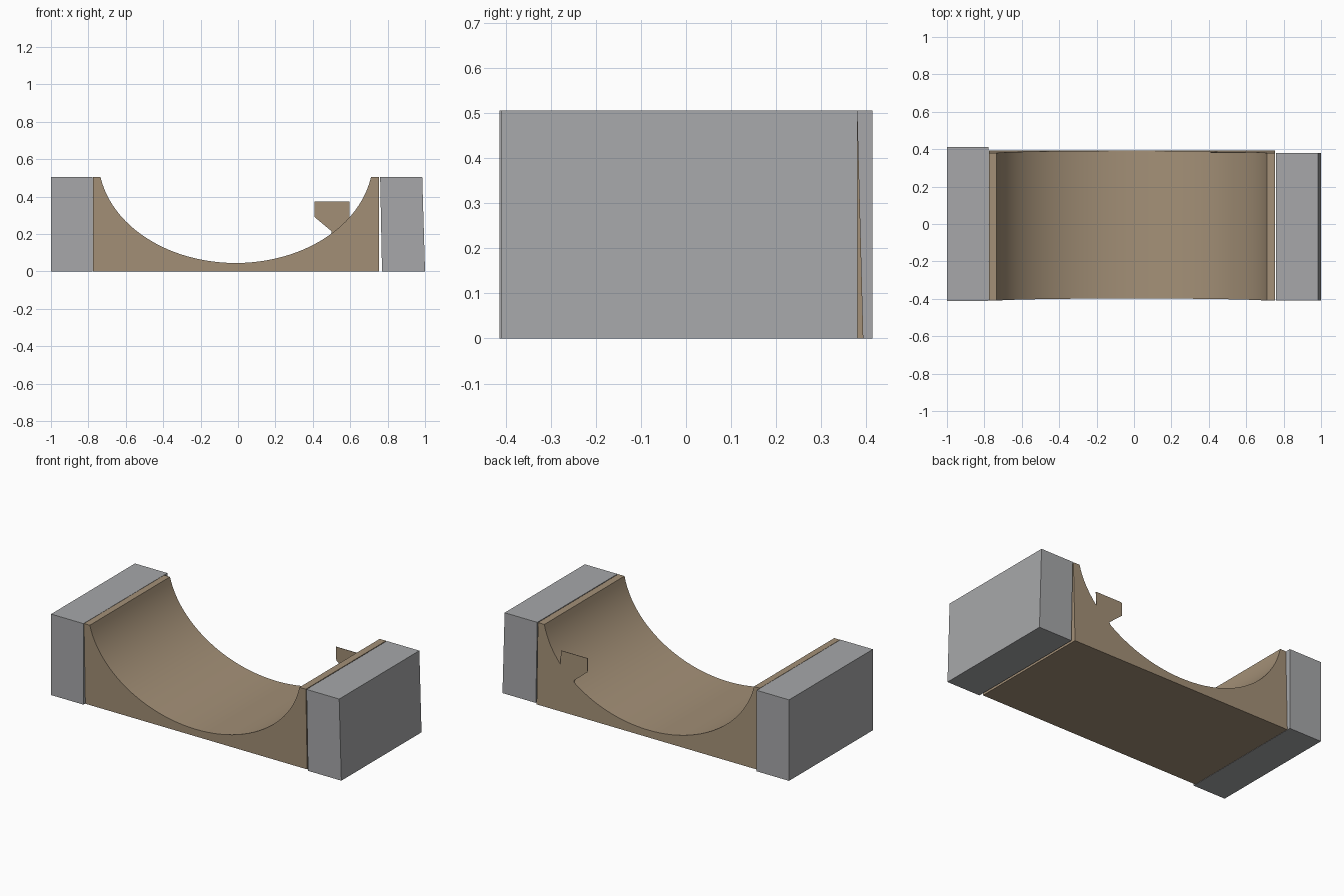
import bpy
import math

if "Cube" in bpy.data.objects:
    bpy.data.objects.remove(bpy.data.objects["Cube"], do_unlink=True)


def material(name, color):
    mat = bpy.data.materials.new(name)
    mat.use_nodes = True
    mat.diffuse_color = color
    mat.node_tree.nodes["Principled BSDF"].inputs["Base Color"].default_value = color
    return mat


grey = material("stone grey", (0.385, 0.39, 0.40, 1))
tan = material("tan brown", (0.37, 0.28, 0.185, 1))
HEIGHT = 0.505


def extrude_profile(name, profile, front, back, mat, lean=0.0):
    """Extrude an x-z outline along y; lean moves the top towards the front."""
    n = len(profile)
    verts = [(x, y - lean * z / HEIGHT, z) for y in (front, back) for x, z in profile]
    faces = [tuple(range(n)), tuple(reversed(range(n, 2 * n)))]
    faces += [(i, i + n, (i + 1) % n + n, (i + 1) % n) for i in range(n)]
    mesh = bpy.data.meshes.new(name)
    mesh.from_pydata(verts, [], faces)
    mesh.materials.append(mat)
    obj = bpy.data.objects.new(name, mesh)
    bpy.context.collection.objects.link(obj)
    return obj


# End blocks
extrude_profile("right_block", [(-1, 0), (-0.777, 0), (-0.777, HEIGHT), (-1, HEIGHT)],
                -0.413, 0.413, grey)
extrude_profile("left_block", [(0.77, 0), (1, 0), (0.985, HEIGHT), (0.76, HEIGHT)],
                -0.41, 0.38, grey)

# Cradle with an elliptical hollow
centre_x, centre_z, radius_x, radius_z = -0.012, 0.6, 0.734, 0.555
start = math.asin((centre_z - HEIGHT) / radius_z)
steps = 48
arc = []
for i in range(steps + 1):
    a = start + (math.pi - 2 * start) * i / steps
    arc.append((centre_x + radius_x * math.cos(a), centre_z - radius_z * math.sin(a)))
outline = [(-0.775, 0), (0.755, 0), (0.755, HEIGHT)] + arc + [(-0.775, HEIGHT)]
cradle = extrude_profile("cradle", outline, -0.397, 0.393, tan, lean=0.013)
bpy.ops.object.select_all(action="DESELECT")
cradle.select_set(True)
bpy.context.view_layer.objects.active = cradle
bpy.ops.object.shade_smooth_by_angle(angle=math.radians(30))

# Thin hooked tab on the back rim
tab = [(0.5, 0.2), (0.595, 0.27), (0.595, 0.375), (0.41, 0.375), (0.41, 0.29), (0.5, 0.215)]
extrude_profile("hooked_tab", tab, 0.39, 0.393, tan, lean=0.013)
